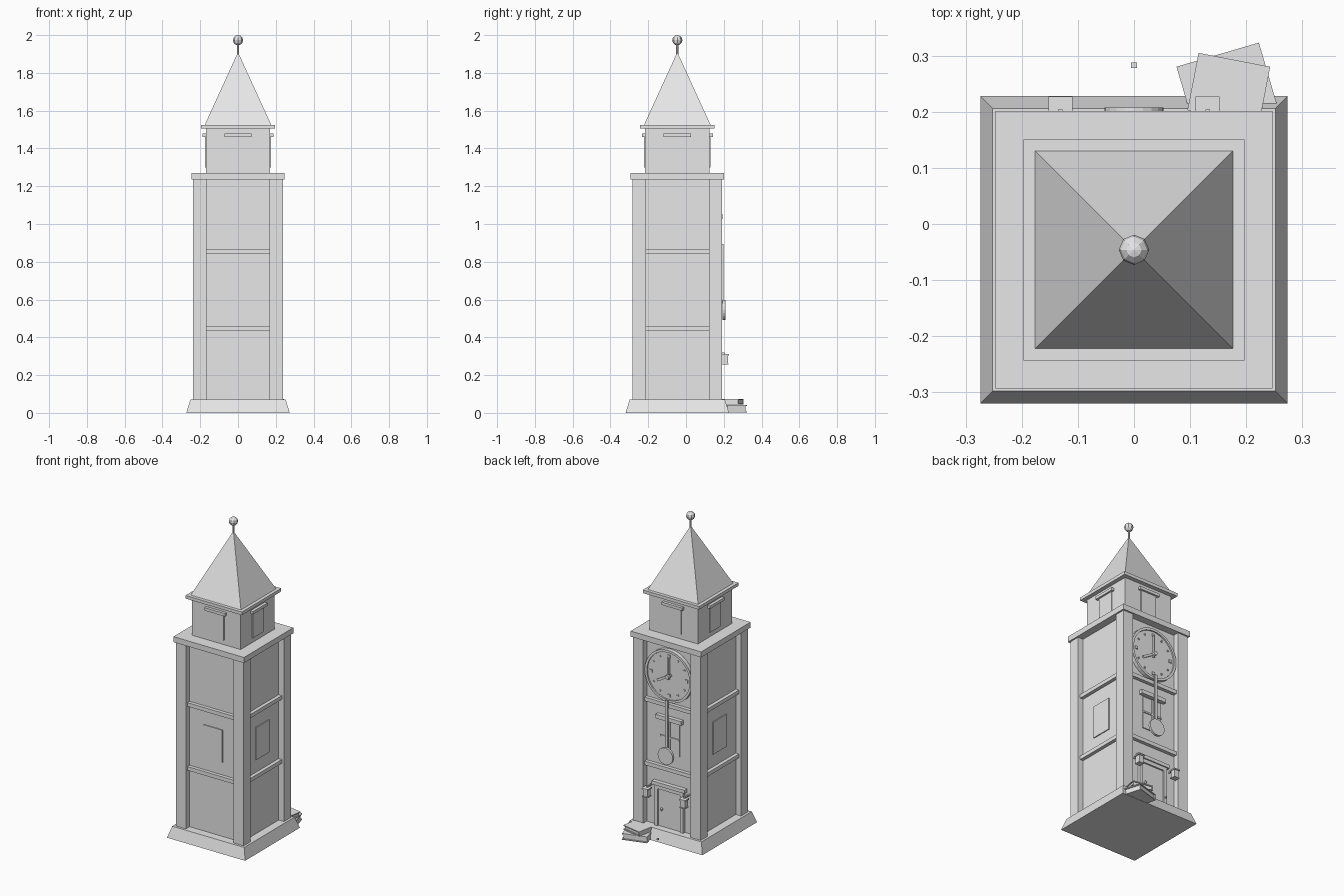
import bpy, bmesh, math
from mathutils import Matrix, Vector

if "Cube" in bpy.data.objects:
    bpy.data.objects.remove(bpy.data.objects["Cube"])

CY = -0.046          # tower axis in y
BODY, TOP = 0.2, 0.17  # half widths of shaft and upper chamber
BACK = CY + BODY     # wall carrying the clock

stone = bpy.data.materials.new("light_grey")
stone.diffuse_color = (0.8, 0.8, 0.8, 1)
stone.use_nodes = True
stone.node_tree.nodes["Principled BSDF"].inputs["Base Color"].default_value = stone.diffuse_color


def finish(name, bm, matrix=None):
    if matrix:
        bm.transform(matrix)
    bmesh.ops.recalc_face_normals(bm, faces=bm.faces)
    mesh = bpy.data.meshes.new(name)
    bm.to_mesh(mesh)
    bm.free()
    mesh.materials.append(stone)
    ob = bpy.data.objects.new(name, mesh)
    bpy.context.collection.objects.link(ob)
    return ob


def box(name, x, y, z, matrix=None):
    """Box from (min, max) pairs."""
    bm = bmesh.new()
    bmesh.ops.create_cube(bm, size=1)
    for v in bm.verts:
        v.co = Vector([(a + b) / 2 + c * (b - a) for c, (a, b) in zip(v.co, (x, y, z))])
    return finish(name, bm, matrix)


def slab(name, half, z0, z1):
    return box(name, (-half, half), (CY - half, CY + half), (z0, z1))


def cone(name, r1, r2, depth, segs, matrix):
    bm = bmesh.new()
    bmesh.ops.create_cone(bm, cap_ends=True, segments=segs, radius1=r1, radius2=r2, depth=depth)
    return finish(name, bm, matrix)


def frustum(name, h1, h2, z0, z1):
    """Square tapered block."""
    s = math.sqrt(2)
    m = Matrix.Translation((0, CY, (z0 + z1) / 2)) @ Matrix.Rotation(math.pi / 4, 4, 'Z')
    return cone(name, h1 * s, h2 * s, z1 - z0, 4, m)


def ball(name, r, loc, u=8, v=6):
    bm = bmesh.new()
    bmesh.ops.create_uvsphere(bm, u_segments=u, v_segments=v, radius=r)
    return finish(name, bm, Matrix.Translation(loc))


def disc(name, r, y0, y1, z, segs):
    m = Matrix.Translation((0, (y0 + y1) / 2, z)) @ Matrix.Rotation(math.pi / 2, 4, 'X')
    return cone(name, r, r, y1 - y0, segs, m)


# Main masses
frustum("base", 0.274, 0.252, 0, 0.07)
slab("shaft", BODY, 0.07, 1.235)
slab("cornice", 0.247, 1.235, 1.27)
slab("upper_chamber", TOP, 1.27, 1.505)
slab("eave", 0.197, 1.505, 1.525)
frustum("roof", 0.176, 0, 1.525, 1.91)
cone("finial_pole", 0.006, 0.006, 0.08, 8, Matrix.Translation((0, CY, 1.92)))
ball("finial_ball", 0.027, (0, CY, 1.973))

# Corner pillars
for sx in (-1, 1):
    for sy in (-1, 1):
        x, y = sx * 0.202, CY + sy * 0.202
        box("corner_pillar", (x - .035, x + .035), (y - .035, y + .035), (0.07, 1.235))

# Bands, windows and hoods on each of the four sides
for i in range(4):
    m = Matrix.Translation((0, CY, 0)) @ Matrix.Rotation(i * math.pi / 2, 4, 'Z')
    for z in (0.435, 0.84):
        box("band", (-.167, .167), (BODY - .01, BODY + .022), (z, z + .024), m)
    box("window", (-.066, .066), (BODY - .01, BODY + .006), (.54, .745), m)
    box("upper_window", (-.055, .055), (TOP - .01, TOP + .006), (1.3, 1.46), m)
    box("upper_hood", (-.072, .072), (TOP - .01, TOP + .018), (1.46, 1.478), m)

# Clock-side window trim
box("window_hood", (-.09, .09), (BACK - .01, BACK + .024), (.752, .777))
box("window_mullion", (-.005, .005), (BACK, BACK + .012), (.54, .745))
box("window_crossbar", (-.066, .066), (BACK, BACK + .012), (.64, .65))

# Clock face, rim and markers
CZ = 1.04
disc("clock_face", 0.155, BACK - .01, BACK + .015, CZ, 32)
bm = bmesh.new()
rings = []
for r, y in ((.15, BACK), (.15, BACK + .024), (.165, BACK + .024), (.165, BACK)):
    rings.append([bm.verts.new((r * math.cos(k * math.tau / 32), y, CZ + r * math.sin(k * math.tau / 32)))
                  for k in range(32)])
for a, b in zip(rings, rings[1:] + rings[:1]):
    for k in range(32):
        n = (k + 1) % 32
        bm.faces.new((a[k], a[n], b[n], b[k]))
finish("clock_rim", bm)


def dial(hour):
    """Turn a part to an hour, seen from the clock side."""
    return Matrix.Translation((0, BACK, CZ)) @ Matrix.Rotation(-hour * math.tau / 12, 4, 'Y')


for h in range(12):
    w = .009 if h % 3 == 0 else .005
    box("hour_marker", (-w, w), (.01, .021), (.125 - w, .125 + w), dial(h))
box("minute_hand", (-.005, .005), (.01, .028), (-.02, .12), dial(0))
box("hour_hand", (-.007, .007), (.01, .024), (-.02, .09), dial(8))
disc("clock_hub", 0.013, BACK, BACK + .04, CZ, 12)

# Pendulum
box("pendulum_rod", (-.008, .008), (.188, .198), (.58, .895))
disc("pendulum_bob", 0.053, .193, .208, 0.545, 20)

# Door with frame and knob
box("door", (-.08, .08), (BACK - .01, BACK + .008), (.07, .305))
for s in (-1, 1):
    box("door_jamb", sorted((s * .08, s * .1)), (BACK - .01, BACK + .018), (.07, .33))
box("door_header", (-.115, .115), (BACK - .01, BACK + .026), (.328, .35))
box("door_lintel", (-.08, .08), (BACK - .01, BACK + .018), (.305, .33))
ball("door_knob", .009, (.055, BACK + .013, .18))

# Lanterns either side of the door
for x in (-.131, .131):
    box("lantern_bracket", (x - .004, x + .004), (BACK, .204), (.312, .32))
    box("lantern_cap", (x - .021, x + .021), (.185, .227), (.304, .312))
    box("lantern_glass", (x - .016, x + .016), (.19, .222), (.262, .304))
    box("lantern_foot", (x - .019, x + .019), (.187, .225), (.256, .262))


# Stacked books
def book(x, y, z, w, d, h, angle):
    m = Matrix.Translation((x, y, z)) @ Matrix.Rotation(math.radians(angle), 4, 'Z')
    w, d = w / 2, d / 2
    for z0 in (0, h - .006):
        box("book_cover", (-w, w), (-d, d), (z0, z0 + .006), m)
    box("book_pages", (-w + .006, w - .006), (-d + .006, d - .006), (.006, h - .006), m)
    box("book_spine", (-w, -w + .006), (-d, d), (.006, h - .006), m)


book(.165, .2475, .002, .153, .113, .04, 16.3)
book(.169, .2415, .044, .13, .104, .029, -11)

# Small loose block
box("pebble", (-.005, .005), (.278, .288), (.045, .055))
